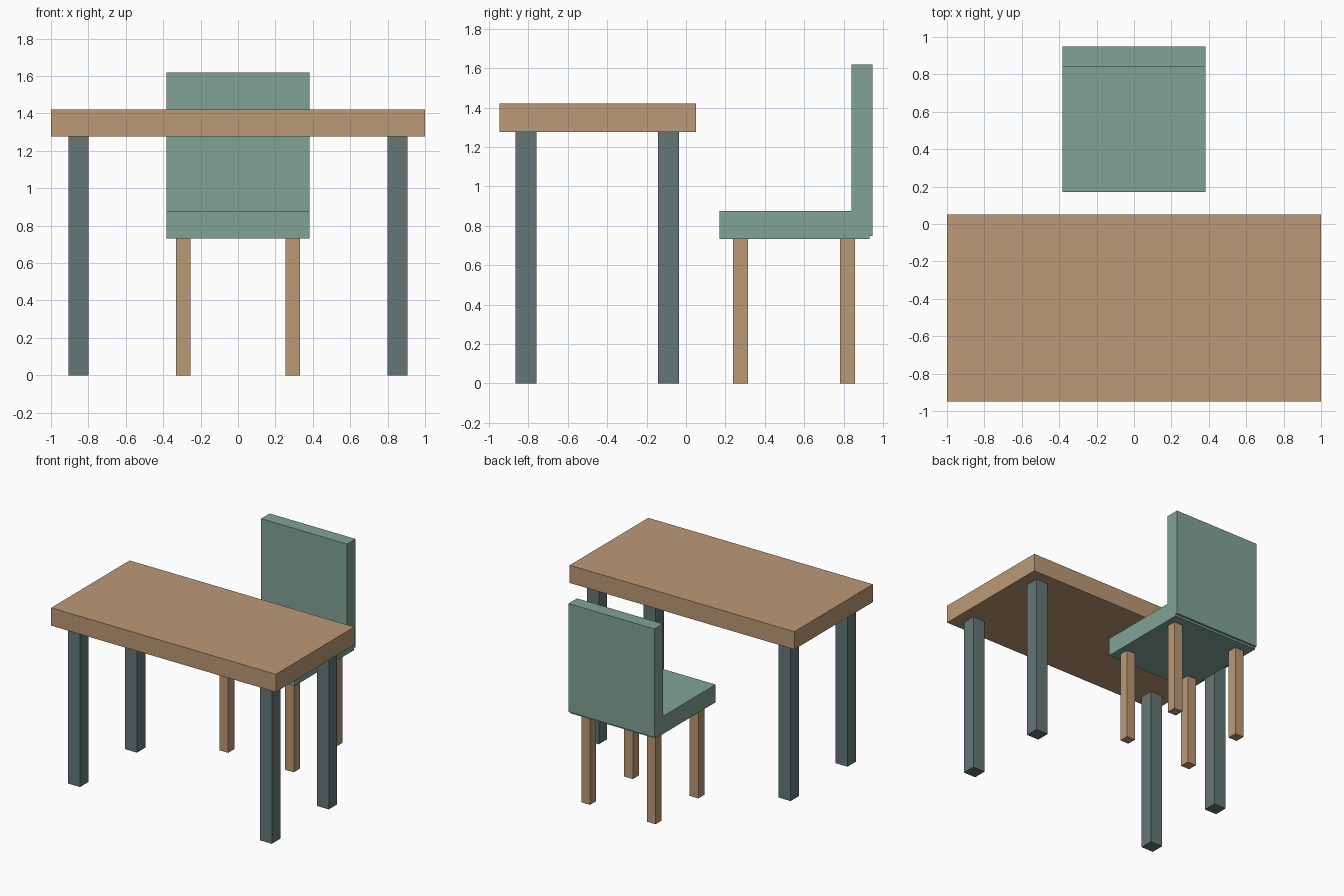
import bpy

if "Cube" in bpy.data.objects:
    bpy.data.objects.remove(bpy.data.objects["Cube"])


def material(name, color):
    m = bpy.data.materials.new(name)
    m.diffuse_color = (*color, 1)
    m.use_nodes = True
    m.node_tree.nodes["Principled BSDF"].inputs["Base Color"].default_value = m.diffuse_color
    return m


wood = material("wood", (0.50, 0.32, 0.18))
slate = material("dark_slate", (0.13, 0.18, 0.18))
green = material("sage_green", (0.22, 0.37, 0.30))


def box(name, x, y, z, mat):
    """Box from (min, max) ranges on each axis."""
    center = [(a + b) / 2 for a, b in (x, y, z)]
    bpy.ops.mesh.primitive_cube_add(size=1, location=center)
    ob = bpy.context.object
    ob.name = name
    ob.scale = [b - a for a, b in (x, y, z)]
    bpy.ops.object.transform_apply(location=False, rotation=False, scale=True)
    ob.data.materials.append(mat)
    return ob


def legs(prefix, cx, rows, size, height, mat):
    """Four square legs, mirrored left and right."""
    h = size / 2
    for row, y in rows.items():
        for side, s in (("left", -1), ("right", 1)):
            x = s * cx
            box(f"{prefix}_{row}_{side}_leg", (x - h, x + h), (y - h, y + h), (0, height), mat)


# Table
box("table_top", (-1, 1), (-0.948, 0.05), (1.277, 1.42), wood)
legs("table", 0.854, {"front": -0.812, "back": -0.088}, 0.107, 1.277, slate)

# Chair
box("seat", (-0.382, 0.382), (0.17, 0.932), (0.732, 0.875), green)
box("backrest", (-0.382, 0.382), (0.84, 0.948), (0.748, 1.62), green)
legs("chair", 0.292, {"front": 0.276, "back": 0.82}, 0.077, 0.732, wood)
